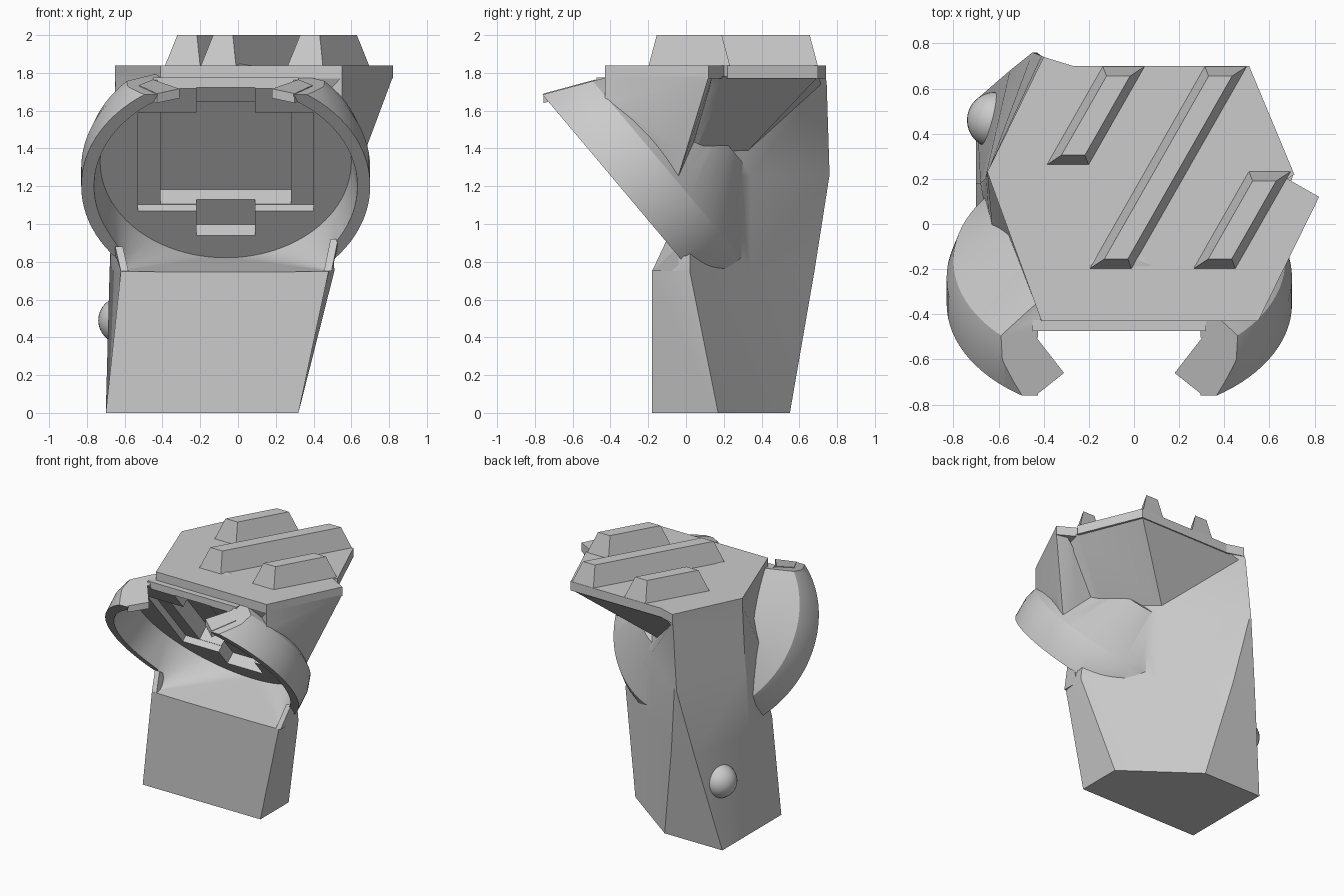
import bpy
import bmesh
from math import sin, cos, radians
from mathutils import Vector

default = bpy.data.objects.get("Cube")
if default:
    bpy.data.objects.remove(default, do_unlink=True)

grey = bpy.data.materials.new("plain grey")
grey.use_nodes = True
grey.diffuse_color = (0.6, 0.6, 0.6, 1)
grey.node_tree.nodes["Principled BSDF"].inputs["Base Color"].default_value = (0.6, 0.6, 0.6, 1)


def finish(name, bm):
    """Turn a bmesh into a grey object with outward normals."""
    bmesh.ops.recalc_face_normals(bm, faces=bm.faces)
    mesh = bpy.data.meshes.new(name)
    bm.to_mesh(mesh)
    bm.free()
    mesh.materials.append(grey)
    obj = bpy.data.objects.new(name, mesh)
    bpy.context.collection.objects.link(obj)
    return obj


def hull(name, points):
    """Convex solid around some points."""
    bm = bmesh.new()
    verts = [bm.verts.new(p) for p in points]
    result = bmesh.ops.convex_hull(bm, input=verts)
    unused = set(result["geom_interior"]) | set(result["geom_unused"])
    bmesh.ops.delete(bm, geom=[g for g in unused if isinstance(g, bmesh.types.BMVert)], context="VERTS")
    bmesh.ops.dissolve_limit(bm, angle_limit=radians(0.5), verts=bm.verts, edges=bm.edges)
    return finish(name, bm)


def loft(name, rings):
    """Solid through matching rings of points."""
    bm = bmesh.new()
    rows = [[bm.verts.new(p) for p in ring] for ring in rings]
    count = len(rows[0])
    for low, high in zip(rows, rows[1:]):
        for i in range(count):
            j = (i + 1) % count
            bm.faces.new((low[i], low[j], high[j], high[i]))
    bm.faces.new(rows[0])
    bm.faces.new(rows[-1])
    return finish(name, bm)


def box(name, xs, ys, zs):
    return hull(name, [(x, y, z) for x in xs for y in ys for z in zs])


def combine(target, tool, operation):
    """Apply a boolean and drop the tool."""
    mod = target.modifiers.new("shape", "BOOLEAN")
    mod.operation = operation
    mod.solver = "EXACT"
    mod.object = tool
    tool.hide_render = True
    bpy.context.view_layer.objects.active = target
    bpy.ops.object.modifier_apply(modifier=mod.name)
    bpy.data.objects.remove(tool, do_unlink=True)


def smooth(obj, angle):
    bpy.ops.object.select_all(action="DESELECT")
    obj.select_set(True)
    bpy.context.view_layer.objects.active = obj
    bpy.ops.object.shade_smooth_by_angle(angle=radians(angle))


def tilted(u, v, w):
    """Point in the cup frame: across, up the disc, depth towards the back."""
    return Vector((u - 0.065, -0.2 - 0.644 * v + 0.765 * w, 1.33 + 0.765 * v + 0.644 * w))


def circle(radius, depth, count=96):
    angles = [radians(360 * i / count) for i in range(count)]
    return [tilted(radius * sin(a), radius * cos(a), depth) for a in angles]


# The recess floor sits a little further back than the cup frame
floor_shift = Vector((0, 0.055, 0))


def tilted_box(u, v, depth):
    # each box starts at its own height so that no faces coincide
    start = -0.1 - 0.1 * u
    return hull("pocket_cutter", [tilted(a, b, w) + floor_shift
                                  for a in (-u, u) for b in (-v, v) for w in (start, depth)])


# Column: twisted pentagon base that flares out under the top plate
sections = {
    0: [(-.7, -.18), (.32, -.18), (.32, .17), (.06, .36), (-.2, .55), (-.7, .55), (-.7, .18)],
    0.75: [(-.62, -.18), (.48, -.18), (.51, .02), (.07, .345), (-.35, .68), (-.55, .68), (-.68, .18)],
    1.26: [(-.62, -.18), (.52, -.2), (.45, .03), (.06, .34), (-.43, .76), (-.45, .76), (-.66, .2)],
    1.78: [(-.41, -.43), (.55, -.43), (.705, .22), (.51, .7), (-.29, .7), (-.4, .74), (-.65, .23)],
}
rings = [[(x, y, z) for x, y in ring] for z, ring in sections.items()]
# Waist ring climbs towards the back corner, which keeps the overhang a slanting valley
rings.insert(3, [(-.6, -.25, 1.4), (.5, -.25, 1.4), (.38, .05, 1.38), (.02, .33, 1.39),
                 (-.37, .715, 1.74), (-.41, .745, 1.74), (-.655, .21, 1.4)])
body = loft("column", rings)

# Flank panel below the right edge of the plate
flank = hull("flank_panel", [
    (.55, -.43, 1.78), (.82, .12, 1.78), (.74, .14, 1.78), (.66, -.07, 1.41), (.6, -.06, 1.19),
    (.55, -.43, 1.6), (.3, -.3, 1.78), (.3, .04, 1.4), (.45, -.08, 1.15)])
combine(body, flank, "UNION")

# Tilted cup: straight band with a tapering back, open at the top
cup = loft("cup", [circle(0.765, -0.2), circle(0.765, -0.05), circle(0.735, 0.05), circle(0.36, 0.38)])
top_cut = hull("top_cutter", [
    (x, y, z) for x in (-1, 1)
    for y, z in ((-1.2, 1.566), (0.2, 1.944), (-1.2, 2.3), (0.2, 2.3))])
combine(cup, top_cut, "DIFFERENCE")
combine(cup, box("gap_cutter", (-.425, .295), (-1, -.472), (1.5, 2.2)), "DIFFERENCE")
combine(body, cup, "UNION")

# Round recess running out to a straight front lip
rim = [p for p in circle(0.7, -0.22) if p.z > 0.9]
floor = [p + floor_shift for p in circle(0.665, 0)]
lip = [(x, y, z) for x in (-.63, .49) for y, z in ((-.18, .75), (-.5, .695))]
recess = hull("recess_cutter", floor + rim + lip)
combine(body, recess, "DIFFERENCE")

# Stepped pocket in the recess floor
pocket = tilted_box(.465, .34, .05)
for u, v, depth in ((.345, .336, .17), (.155, .51, .09)):
    combine(pocket, tilted_box(u, v, depth), "UNION")
combine(body, pocket, "DIFFERENCE")
smooth(body, 25)

# Hooked tips at the open ends of the band
for name, side in (("right_tip", 1), ("left_tip", -1)):
    corners = [(-.365, -.755), (-.245, -.66), (-.385, -.48), (-.46, -.59)]
    hull(name, [(-.065 + side * x, y, 1.689 + .27 * (y + .76) - drop)
                for x, y in corners for drop in (0, .05)])

# Top plate and the ledge along its front
outline = [(-.41, -.43), (.55, -.43), (.82, .12), (.68, .2), (.71, .22),
           (.51, .7), (-.27, .7), (-.4, .74), (-.65, .23)]
loft("top_plate", [[(x, y, z) for x, y in outline] for z in (1.77, 1.84)])
box("plate_front_ledge", (-.45, .32), (-.475, -.38), (1.735, 1.775))

# Slanted ridges on the plate
slope = 0.57
for name, x, start, end in (("left_ridge", -.295, .26, .7), ("middle_ridge", -.105, -.2, .7),
                            ("right_ridge", .355, -.2, .235)):
    levels = []
    for z, half, inset in ((1.83, .095, 0), (2, .052, .045)):
        near, far = start + inset, end - inset
        levels.append([(x + slope * (y - start) + side * half, y, z)
                       for side, y in ((-1, near), (1, near), (1, far), (-1, far))])
    loft(name, levels)

# Round button on the side
bm = bmesh.new()
bmesh.ops.create_uvsphere(bm, u_segments=32, v_segments=16, radius=0.125)
bmesh.ops.translate(bm, verts=bm.verts, vec=(-.615, .46, .49))
smooth(finish("side_button", bm), 60)

# Small fins where the band meets the front lip
for name, foot, top, height in (("right_fin", -.6, -.63, .88), ("left_fin", .475, .51, .92)):
    hull(name, [(x + w, y, z) for w in (-.02, .02) for x, y, z in (
        (foot, -.18, .75), (foot, -.04, .75), (top, -.1, height), (top, -.04, height - .04))])
